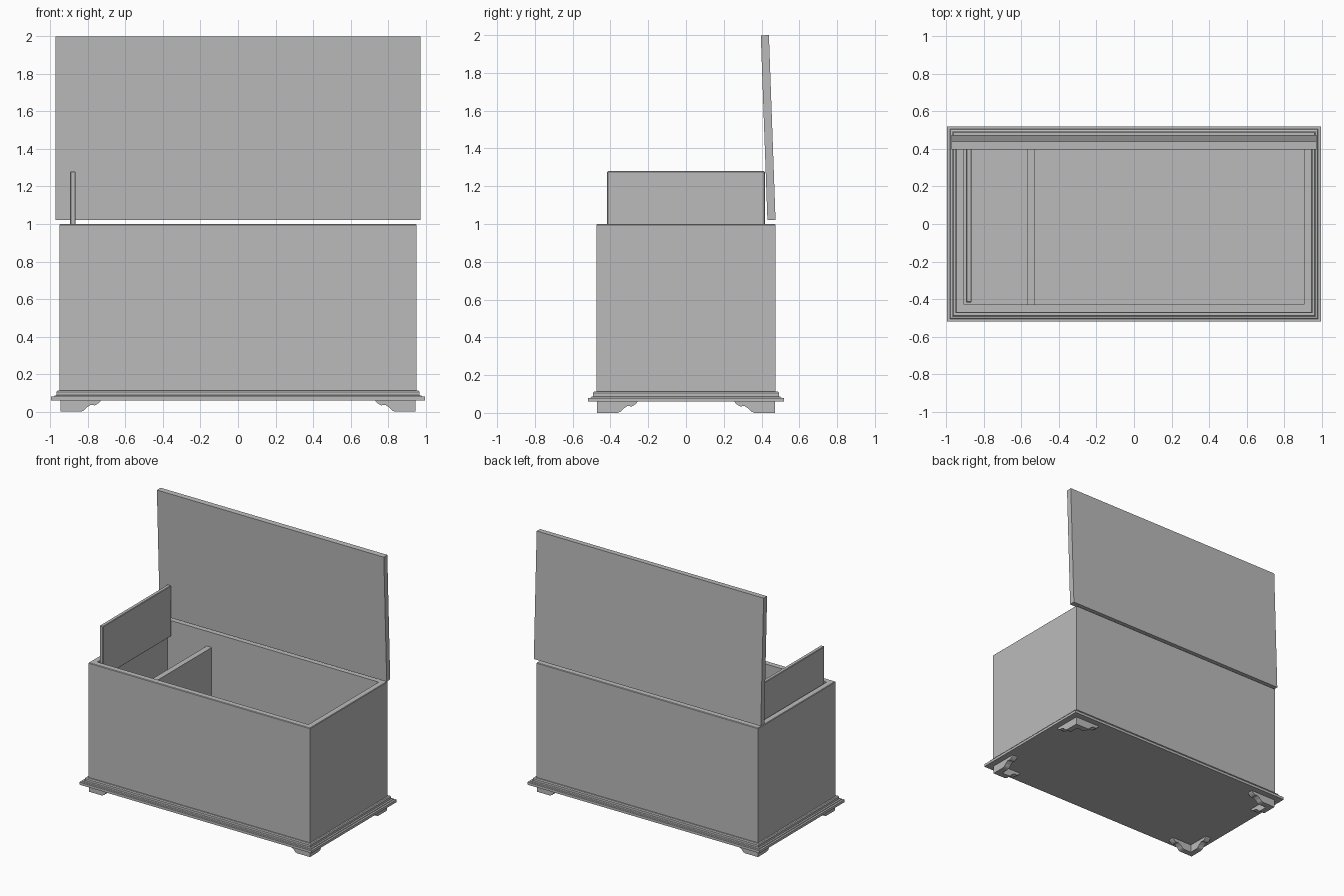
import bpy, bmesh, math
from mathutils import Vector

cube = bpy.data.objects.get("Cube")
if cube:
    bpy.data.objects.remove(cube, do_unlink=True)

grey = bpy.data.materials.new("plain grey")
grey.use_nodes = True
colour = (0.5, 0.5, 0.5, 1)
grey.diffuse_color = colour
grey.node_tree.nodes["Principled BSDF"].inputs["Base Color"].default_value = colour

HX, HY = 0.95, 0.475      # half size of the chest body
WALL = 0.045
BASE, RIM = 0.06, 1.0


def finish(name, bm):
    bmesh.ops.recalc_face_normals(bm, faces=bm.faces)
    mesh = bpy.data.meshes.new(name)
    bm.to_mesh(mesh)
    bm.free()
    mesh.materials.append(grey)
    obj = bpy.data.objects.new(name, mesh)
    bpy.context.collection.objects.link(obj)
    return obj


def board(name, centre, size, bevel=0.0):
    bm = bmesh.new()
    bmesh.ops.create_cube(bm, size=1)
    bmesh.ops.scale(bm, vec=Vector(size), verts=bm.verts)
    obj = finish(name, bm)
    obj.location = centre
    if bevel:
        mod = obj.modifiers.new("edge", "BEVEL")
        mod.width, mod.segments = bevel, 1
    return obj


def rect_loft(name, profile, capped):
    """Sweep an (offset, height) profile round the chest rectangle."""
    bm = bmesh.new()
    rings = []
    for off, z in profile:
        x, y = HX + off, HY + off
        rings.append([bm.verts.new(p) for p in ((-x, -y, z), (x, -y, z), (x, y, z), (-x, y, z))])
    pairs = list(zip(rings, rings[1:]))
    if capped:
        bm.faces.new(rings[0])
        bm.faces.new(rings[-1])
    else:
        pairs.append((rings[-1], rings[0]))
    for a, b in pairs:
        for i in range(4):
            j = (i + 1) % 4
            bm.faces.new((a[i], a[j], b[j], b[i]))
    return finish(name, bm)


# Hollow chest with a slightly eased rim
ease = 0.004
rect_loft("chest_body", [(0, BASE), (0, RIM - ease), (-ease, RIM),
                         (-WALL, RIM), (-WALL, BASE + WALL)], True)

# Stepped base moulding
rect_loft("base_moulding", [(-0.01, BASE), (0.045, BASE), (0.045, 0.08), (0.03, 0.08),
                            (0.028, 0.085), (0.018, 0.088), (0.018, 0.105),
                            (0.012, 0.112), (-0.01, 0.112)], False)

# Mitred bracket feet, two brackets to each corner
foot = [(0, 0), (0.11, 0), (0.125, 0.006), (0.14, 0.022), (0.16, 0.035), (0.172, 0.037),
        (0.182, 0.033), (0.195, 0.039), (0.212, 0.052), (0.215, BASE), (0, BASE)]
for sx, side in ((-1, "right"), (1, "left")):
    for sy, end in ((-1, "front"), (1, "back")):
        bm = bmesh.new()
        for swap in (False, True):
            loops = []
            for depth in (0, WALL):
                loop = []
                for u, z in foot:
                    a, b = max(u, depth), depth
                    if swap:
                        a, b = b, a
                    loop.append(bm.verts.new((sx * (HX - 0.003 - a), sy * (HY - 0.003 - b), z)))
                bm.faces.new(loop)
                loops.append(loop)
            outer, inner = loops
            for i in range(len(foot) - 1):
                bm.faces.new((outer[i], outer[i + 1], inner[i + 1], inner[i]))
        finish(f"{end}_{side}_foot", bm)

# Open main lid, leaning slightly forward at the top
lid = board("main_lid", (0, 0.435, 1.51), (1.945, 0.043, 0.979))
lid.rotation_euler.x = math.radians(2.05)

# Side compartment: divider board and its raised lid
inner_y = 2 * (HY - WALL)
board("compartment_divider", (-0.548, 0, 0.495), (0.043, inner_y, 0.78))
board("compartment_lid", (-0.88, 0, 1.083), (0.03, 0.835, 0.394), 0.004)
